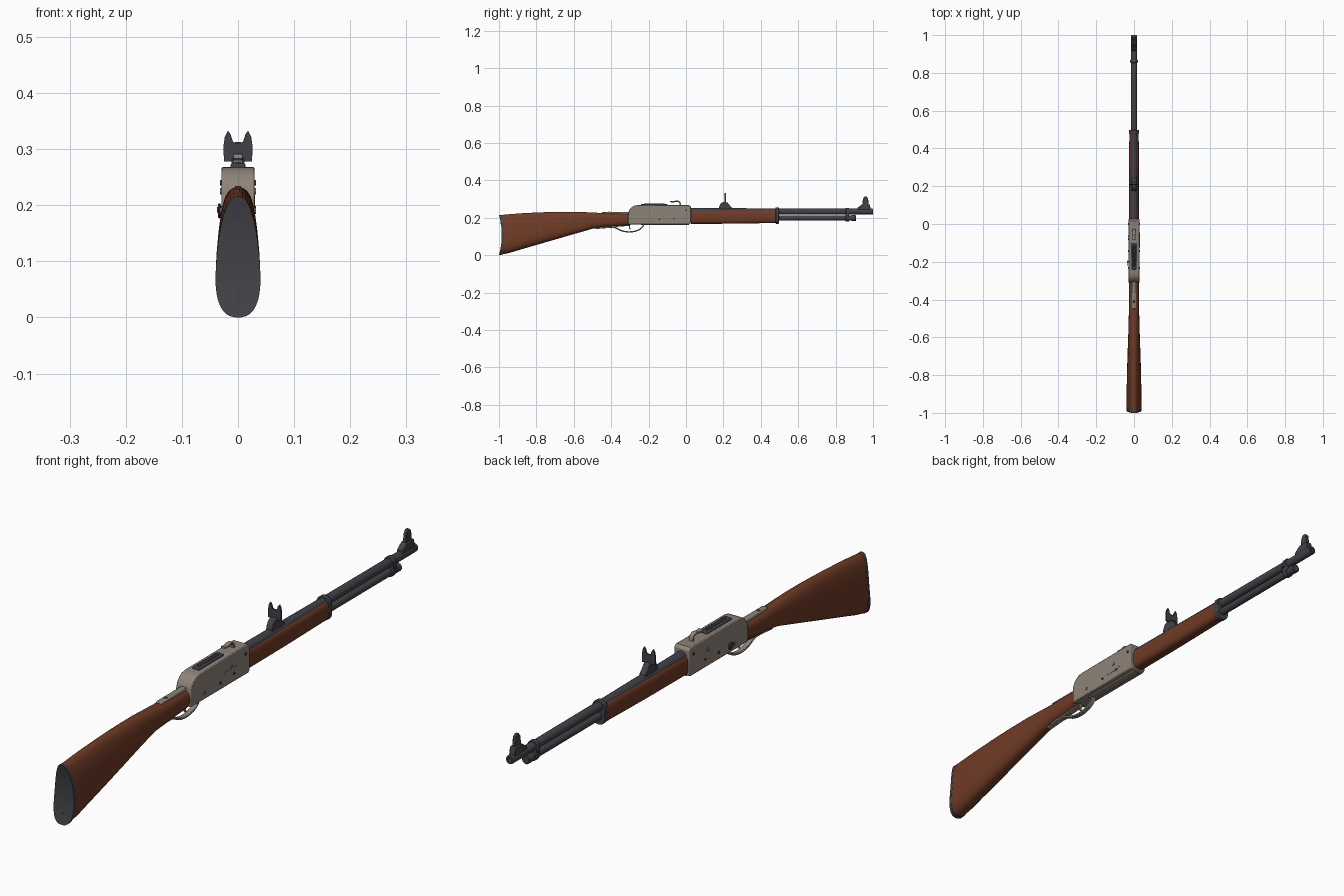
import bpy, bmesh, math
from mathutils import Vector

if "Cube" in bpy.data.objects:
    bpy.data.objects.remove(bpy.data.objects["Cube"])


def material(name, rgb):
    m = bpy.data.materials.new(name)
    m.diffuse_color = (*rgb, 1)
    m.use_nodes = True
    m.node_tree.nodes["Principled BSDF"].inputs["Base Color"].default_value = m.diffuse_color
    return m


WOOD = material("brown_wood", (0.16, 0.043, 0.019))
DARK = material("dark_steel", (0.055, 0.053, 0.062))
TAN = material("taupe_steel", (0.27, 0.228, 0.187))


def finish(name, bm, mat, bevel=0, segments=2, smooth=35):
    bmesh.ops.recalc_face_normals(bm, faces=bm.faces[:])
    me = bpy.data.meshes.new(name)
    bm.to_mesh(me)
    bm.free()
    me.materials.append(mat)
    ob = bpy.data.objects.new(name, me)
    bpy.context.collection.objects.link(ob)
    if bevel:
        b = ob.modifiers.new("bevel", "BEVEL")
        b.width, b.segments, b.limit_method = bevel, segments, "ANGLE"
        b.angle_limit = math.radians(40)
    bpy.ops.object.select_all(action="DESELECT")
    ob.select_set(True)
    bpy.context.view_layer.objects.active = ob
    bpy.ops.object.shade_smooth_by_angle(angle=math.radians(smooth))
    return ob


def prism(name, pts, a, b, mat, axis="x", bevel=0):
    """Extrude an outline: (y, z) along x, or (x, z) along y."""
    bm = bmesh.new()
    at = (lambda p, d: (d, p[0], p[1])) if axis == "x" else (lambda p, d: (p[0], d, p[1]))
    lo = [bm.verts.new(at(p, a)) for p in pts]
    hi = [bm.verts.new(at(p, b)) for p in pts]
    bm.faces.new(lo)
    bm.faces.new(hi)
    for i in range(len(pts)):
        j = (i + 1) % len(pts)
        bm.faces.new((lo[i], lo[j], hi[j], hi[i]))
    return finish(name, bm, mat, bevel)


def box(name, y0, y1, z0, z1, w, mat, bevel=0):
    return prism(name, [(y0, z0), (y1, z0), (y1, z1), (y0, z1)], -w, w, mat, "x", bevel)


def loft(name, sections, mat, n=40, p=0.8, smooth=35):
    """Rings along y: (y, z_bottom, z_top, half_width, taper_to_top, end_curve)."""
    bm = bmesh.new()
    rings = []
    for y, zb, zt, w, k, c in sections:
        ring = []
        for i in range(n):
            a = -math.pi / 2 + (i + 0.5) * 2 * math.pi / n
            s, co = math.sin(a), math.cos(a)
            s = math.copysign(abs(s) ** p, s)
            co = math.copysign(abs(co) ** p, co)
            ring.append(bm.verts.new((w * co * (1 - k * s), y - c * s * s,
                                      (zb + zt) / 2 + (zt - zb) / 2 * s)))
        rings.append(ring)
    for r, q in zip(rings, rings[1:]):
        for i in range(n):
            j = (i + 1) % n
            bm.faces.new((r[i], r[j], q[j], q[i]))
    for r in (rings[0], rings[-1]):
        for i in range(n // 2 - 1):
            bm.faces.new((r[i], r[i + 1], r[n - 2 - i], r[n - 1 - i]))
    return finish(name, bm, mat, 0, 2, smooth)


def tube(name, z, steps, mat, n=28):
    return loft(name, [(y, z - r, z + r, r, 0, 0) for y, r in steps], mat, n, 1)


def ribbon(name, path, w, t, mat):
    """Flat strap following a (y, z) path, smoothed by subdivision of the path."""
    pts = [Vector(p) for p in path]
    fine = []
    for i in range(len(pts) - 1):
        a, b, c, d = pts[max(i - 1, 0)], pts[i], pts[i + 1], pts[min(i + 2, len(pts) - 1)]
        for u in (0, 0.25, 0.5, 0.75):
            fine.append(0.5 * (2 * b + (c - a) * u + (2 * a - 5 * b + 4 * c - d) * u ** 2
                               + (3 * b - a - 3 * c + d) * u ** 3))
    fine.append(pts[-1])
    up, dn = [], []
    for i, q in enumerate(fine):
        d = (fine[min(i + 1, len(fine) - 1)] - fine[max(i - 1, 0)]).normalized()
        nrm = Vector((-d.y, d.x)) * t / 2
        up.append(q + nrm)
        dn.append(q - nrm)
    return prism(name, up + dn[::-1], -w, w, mat, "x", 0.0015)


def pin(name, x, y, z, r, depth, mat):
    bm = bmesh.new()
    bmesh.ops.create_cone(bm, cap_ends=True, segments=16, radius1=r, radius2=r, depth=depth)
    for v in bm.verts:
        v.co = (v.co.z + x, v.co.x + y, v.co.y + z)
    return finish(name, bm, mat)


def capsule(zlo, rlo, zhi, rhi, n=14):
    """Outline wrapping two stacked circles."""
    top = [(rhi * math.cos(math.pi * i / n), zhi + rhi * math.sin(math.pi * i / n)) for i in range(n + 1)]
    bot = [(-rlo * math.cos(math.pi * i / n), zlo - rlo * math.sin(math.pi * i / n)) for i in range(n + 1)]
    return top + bot


# Stock and butt plate
loft("stock", [(-0.977, 0.002, 0.215, 0.0375, 0.25, 0.013), (-0.94, 0.011, 0.219, 0.0375, 0.25, 0.006),
               (-0.88, 0.031, 0.224, 0.037, 0.25, 0), (-0.78, 0.06, 0.229, 0.0355, 0.22, 0),
               (-0.68, 0.089, 0.232, 0.033, 0.17, 0), (-0.58, 0.118, 0.232, 0.030, 0.1, 0),
               (-0.5, 0.141, 0.228, 0.028, 0.05, 0), (-0.44, 0.15, 0.225, 0.027, 0, 0),
               (-0.3, 0.16, 0.222, 0.026, 0, 0)], WOOD)
loft("butt_plate", [(-0.974, 0.0, 0.216, 0.038, 0.25, 0.014),
                    (-0.985, 0.0, 0.216, 0.038, 0.25, 0.015)], DARK)
for z in (0.037, 0.17):
    tube("butt_plate_screw", z, [(-0.986 - 0.015 * ((z - .108) / .108) ** 2, 0.004), (-0.975, 0.004)], DARK, 12)

# Receiver with rounded rear shoulder
prism("receiver", [(-0.31, 0.165), (-0.31, 0.222), (-0.304, 0.24), (-0.293, 0.254), (-0.279, 0.263),
                   (-0.262, 0.267), (0.015, 0.268), (0.026, 0.26), (0.026, 0.172), (0.018, 0.165)],
      -0.0295, 0.0295, TAN, "x", 0.003)
box("bolt_cover", -0.24, -0.10, 0.262, 0.274, 0.0135, DARK, 0.003)
box("bolt_rib", -0.225, -0.115, 0.27, 0.277, 0.005, DARK, 0.002)
box("receiver_floor_plate", -0.24, 0.015, 0.16, 0.168, 0.013, TAN, 0.002)
box("upper_tang", -0.45, -0.30, 0.216, 0.231, 0.011, TAN, 0.003)
pin("tang_screw_bump", 0, -0.41, 0.229, 0.005, 0.01, DARK)

# Hammer spur on top of the receiver
ribbon("hammer", [(-0.03, 0.264), (-0.034, 0.282), (-0.048, 0.289), (-0.068, 0.285), (-0.085, 0.287)],
       0.008, 0.007, TAN)

# Pins, loading gate and saddle ring on the sides
for y, z, r in ((-0.233, 0.19, .006), (-0.142, 0.19, .005), (-0.08, 0.225, .006),
                (-0.065, 0.195, .004), (0.0, 0.24, .005)):
    for s in (-1, 1):
        pin("receiver_pin", s * 0.030, y, z, r, 0.005, DARK if r < .006 else TAN)
prism("loading_gate", [(-0.125, 0.2), (-0.115, 0.193), (-0.06, 0.193), (-0.045, 0.202),
                       (-0.045, 0.218), (-0.115, 0.218), (-0.125, 0.212)], 0.028, 0.0305, TAN)
pin("saddle_ring_stud", -0.032, -0.2, 0.192, 0.005, 0.01, DARK)
bpy.ops.mesh.primitive_torus_add(major_radius=0.011, minor_radius=0.0025, major_segments=24,
                                 minor_segments=8, location=(-0.033, -0.208, 0.19),
                                 rotation=(0, math.pi / 2, 0))
ring = bpy.context.object
ring.name = "saddle_ring"
ring.data.materials.append(DARK)
bpy.ops.object.shade_smooth_by_angle()

# Lever loop, tail strap and trigger
ribbon("lever_guard", [(-0.225, 0.164), (-0.236, 0.147), (-0.262, 0.131), (-0.305, 0.124),
                       (-0.345, 0.131), (-0.38, 0.147), (-0.42, 0.148), (-0.48, 0.143)], 0.009, 0.007, TAN)
ribbon("lower_tang", [(-0.30, 0.161), (-0.36, 0.156), (-0.46, 0.148)], 0.011, 0.008, TAN)
ribbon("trigger", [(-0.30, 0.165), (-0.303, 0.15), (-0.298, 0.137)], 0.004, 0.006, TAN)

# Fore-end, barrel and magazine tube
loft("fore_end", [(0.026, 0.167, 0.241, 0.0265, 0, 0), (0.25, 0.168, 0.242, 0.026, 0, 0),
                  (0.485, 0.172, 0.242, 0.025, 0, 0)], WOOD, 36, 0.65)
tube("barrel", 0.233, [(0.02, 0.0195), (0.3, 0.018), (0.5, 0.0165), (0.995, 0.0155), (1.0, 0.0145),
                       (1.0, 0.008), (0.95, 0.008)], DARK)
tube("magazine_tube", 0.198, [(0.47, 0.0135), (0.885, 0.0135), (0.886, 0.0155), (0.907, 0.0155),
                              (0.91, 0.013)], DARK)

# Barrel bands
prism("rear_band", capsule(0.194, 0.0265, 0.229, 0.0255), 0.479, 0.497, DARK, "y", 0.002)
prism("front_band", capsule(0.198, 0.0175, 0.2335, 0.0195), 0.853, 0.872, DARK, "y", 0.002)
for z in (0.216,):
    pin("front_band_screw", 0, 0.8625, z, 0.004, 0.044, DARK)

# Rear sight: curved base and notched leaf
prism("rear_sight_base", [(0.175, 0.245), (0.178, 0.262), (0.186, 0.276), (0.197, 0.283), (0.222, 0.282),
                          (0.234, 0.266), (0.247, 0.252), (0.247, 0.245)], -0.012, 0.012, DARK, "x", 0.0015)
half = [(0.011, 0.278), (0.025, 0.278), (0.026, 0.305), (0.0235, 0.322), (0.018, 0.333),
        (0.013, 0.326), (0.009, 0.313), (0.004, 0.311)]
prism("rear_sight_leaf", half + [(-x, z) for x, z in half[::-1]], 0.207, 0.213, DARK, "y")

# Front sight: ramp and blade
prism("front_sight_ramp", [(0.915, 0.242), (0.918, 0.254), (0.942, 0.272), (0.982, 0.272),
                           (0.988, 0.242)], -0.0115, 0.0115, DARK, "x", 0.002)
prism("front_sight_blade", [(0.942, 0.268), (0.946, 0.3), (0.954, 0.313), (0.966, 0.313),
                            (0.974, 0.303), (0.976, 0.268)], -0.006, 0.006, DARK, "x", 0.0015)
